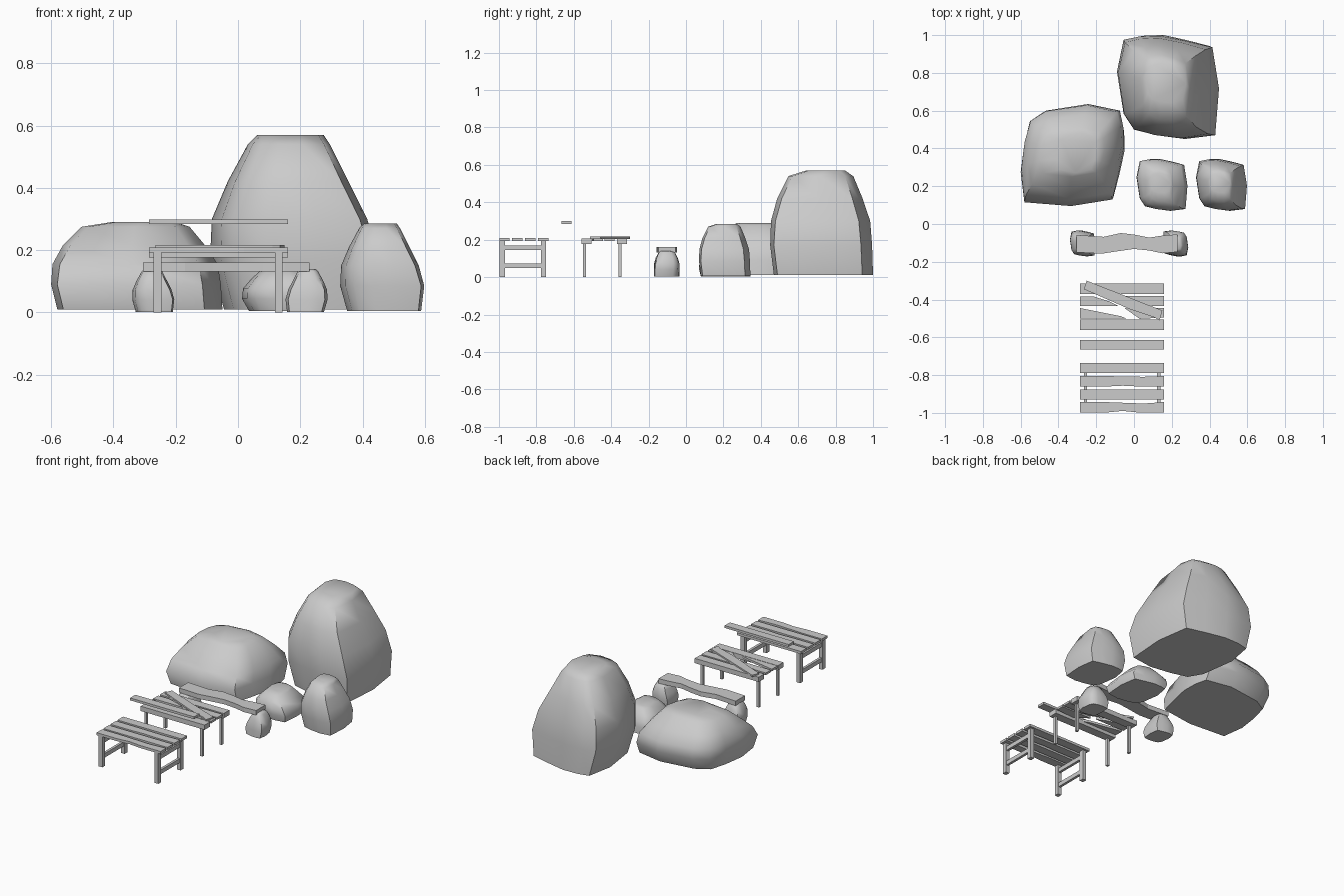
import bpy, bmesh, math
from mathutils import Matrix, Vector

if "Cube" in bpy.data.objects:
    bpy.data.objects.remove(bpy.data.objects["Cube"])

grey = bpy.data.materials.new("plain grey")
grey.diffuse_color = (0.6, 0.6, 0.6, 1)
grey.use_nodes = True
grey.node_tree.nodes["Principled BSDF"].inputs["Base Color"].default_value = grey.diffuse_color


def finish(name, bm, smooth=None):
    bmesh.ops.recalc_face_normals(bm, faces=bm.faces[:])
    me = bpy.data.meshes.new(name)
    bm.to_mesh(me)
    bm.free()
    me.materials.append(grey)
    ob = bpy.data.objects.new(name, me)
    bpy.context.collection.objects.link(ob)
    if smooth:
        bpy.ops.object.select_all(action='DESELECT')
        ob.select_set(True)
        bpy.context.view_layer.objects.active = ob
        bpy.ops.object.shade_smooth_by_angle(angle=math.radians(smooth))
    return ob


def prism(name, outline, z0, z1):
    """Extruded flat outline."""
    bm = bmesh.new()
    lo = [bm.verts.new((x, y, z0)) for x, y in outline]
    hi = [bm.verts.new((x, y, z1)) for x, y in outline]
    n = len(outline)
    bm.faces.new(lo[::-1])
    bm.faces.new(hi)
    for i in range(n):
        j = (i + 1) % n
        bm.faces.new((lo[i], lo[j], hi[j], hi[i]))
    return finish(name, bm)


def box(name, x0, x1, y0, y1, z0, z1):
    return prism(name, [(x0, y0), (x1, y0), (x1, y1), (x0, y1)], z0, z1)


# Rock: one rounded boulder shape, about 0.54 x 0.55 x 0.56
FOOT = [(-.055, .98), (.03, .998), (.14, 1.0), (.28, .972), (.415, .94), (.45, .72),
        (.43, .47), (.27, .45), (.12, .47), (0, .5), (-.055, .585), (-.09, .81)]
# z, x range, y range, roundness
RINGS = [(.01, -.045, .43, .47, 1.0, 0), (.17, -.09, .45, .45, .995, 0),
         (.30, -.085, .415, .453, .985, .1), (.42, -.035, .355, .485, .945, .2),
         (.54, .03, .295, .545, .895, .3), (.57, .06, .275, .64, .85, .4)]
CENTRE = Vector((.18, .725, .01))


def rock(name, x, y, z, scale, height, turn=0):
    bm = bmesh.new()
    rings = []
    for h, x0, x1, y0, y1, soft in RINGS:
        ring = []
        for px, py in FOOT:
            u, v = (px + .09) / .27 - 1, (py - .45) / .275 - 1
            r = math.hypot(u, v)
            k = 1 - soft + soft / r
            ring.append(bm.verts.new(((x0 + x1) / 2 + u * k * (x1 - x0) / 2,
                                      (y0 + y1) / 2 + v * k * (y1 - y0) / 2, h)))
        rings.append(ring)
    bm.faces.new(rings[0])
    bm.faces.new(rings[-1])
    n = len(FOOT)
    for a, b in zip(rings, rings[1:]):
        for i in range(n):
            j = (i + 1) % n
            bm.faces.new((a[i], a[j], b[j], b[i]))
    bm.transform(Matrix.Translation((x, y, z))
                 @ Matrix.Rotation(math.radians(turn), 4, 'Z')
                 @ Matrix.Diagonal((scale, scale, height, 1))
                 @ Matrix.Translation(-CENTRE))
    return finish(name, bm, 50)


rock("tall_rock", .18, .725, .01, 1, 1)
rock("wide_rock", -.325, .365, .01, 1, .5, -90)
rock("upright_small_rock", .463, .207, .005, .5, .5)
rock("low_small_rock", .148, .207, .004, .5, .25)

# Stone bench: two stones and a worn plank
rock("bench_stone_left", -.272, -.103, .002, .25, .245)
rock("bench_stone_right", .22, -.103, .002, .25, .245, 180)
prism("bench_plank", [(-.305, -.15), (-.17, -.157), (-.08, -.143), (0, -.132), (.08, -.14),
                      (.15, -.155), (.23, -.148), (.23, -.055), (.16, -.06), (.08, -.072),
                      (0, -.056), (-.07, -.048), (-.16, -.068), (-.305, -.058)], .131, .16)

X0, X1 = -.285, .16
LEG_X = (-.258, .131)

# Slatted table: four boards on leg frames with rungs
for i, y in enumerate((-.97, -.9025, -.8325, -.7625)):
    h = .0275
    if i in (0, 2):
        mid = .008 if i == 0 else .004
        prism("table_board", [(X0, y - h), (-.14, y - h), (-.06, y - h + mid), (.02, y - h),
                              (X1, y - h), (X1, y + h), (.05, y + h - mid), (-.16, y + h),
                              (X0, y + h)], .192, .208)
    else:
        box("table_board", X0, X1, y - h, y + h, .192, .208)
for x in LEG_X:
    for y in (-.983, -.762):
        box("table_leg", x - .0125, x + .0125, y - .014, y + .014, 0, .192)
    for z in (.048, .144):
        box("table_rung", x - .008, x + .008, -.97, -.775, z, z + .026)

# Loose floating board
box("loose_board", X0, X1, -.665, -.613, .284, .299)

# Broken table: thick edge boards, shifted middle boards, thin legs
box("broken_table_front_edge", X0, X1, -.56, -.505, .177, .207)
box("broken_table_back_edge", X0, X1, -.37, -.315, .177, .207)
prism("broken_board_left", [(X0, -.435), (-.08, -.435), (-.13, -.41), (-.21, -.385),
                            (X0, -.385)], .193, .207)
prism("broken_board_right", [(.02, -.435), (X1, -.435), (X1, -.382), (-.07, -.382)], .193, .207)
prism("cracked_board_left", [(X0, -.5), (-.04, -.5), (-.07, -.488), (X0, -.445)], .194, .208)
prism("cracked_board_right", [(.03, -.502), (X1, -.495), (X1, -.445), (-.05, -.445)], .193, .207)
prism("fallen_diagonal_board", [(-.265, -.345), (-.25, -.3), (-.22, -.312), (.15, -.458),
                                (.135, -.512), (.11, -.495), (-.02, -.452)], .205, .216)
for x in LEG_X:
    for y in (-.543, -.353):
        box("broken_table_leg", x - .008, x + .008, y - .008, y + .008, 0, .178)
